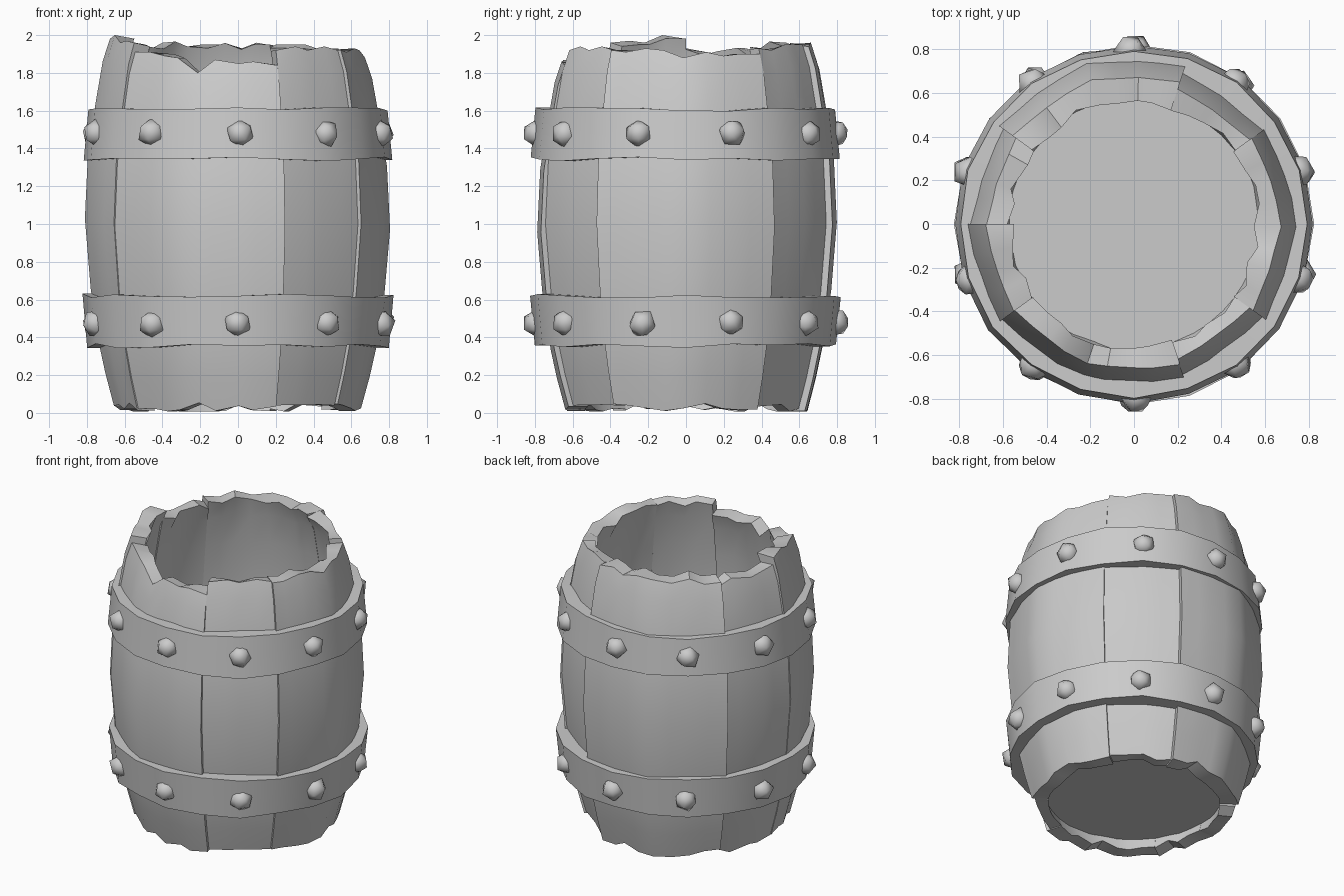
import bpy, bmesh, math, random
from mathutils import Vector

random.seed(7)
if "Cube" in bpy.data.objects:
    bpy.data.objects.remove(bpy.data.objects["Cube"], do_unlink=True)

grey = bpy.data.materials.new("plain grey")
grey.use_nodes = True
COLOUR = (0.6, 0.6, 0.6, 1)
grey.diffuse_color = COLOUR
grey.node_tree.nodes["Principled BSDF"].inputs["Base Color"].default_value = COLOUR

STEP = math.tau / 10


def jitter(amount):
    return random.uniform(-amount, amount)


def polar(radius, angle, z):
    # angle 0 is the front, growing towards +x
    return Vector((radius * math.sin(angle), -radius * math.cos(angle), z))


def finish(name, bm, sharp=35):
    bmesh.ops.recalc_face_normals(bm, faces=bm.faces)
    mesh = bpy.data.meshes.new(name)
    bm.to_mesh(mesh)
    bm.free()
    mesh.materials.append(grey)
    obj = bpy.data.objects.new(name, mesh)
    bpy.context.collection.objects.link(obj)
    bpy.ops.object.select_all(action="DESELECT")
    obj.select_set(True)
    bpy.context.view_layer.objects.active = obj
    bpy.ops.object.shade_smooth_by_angle(angle=math.radians(sharp))


def sweep(bm, loops, closed):
    # skin a row of cross-section loops
    rows = [[bm.verts.new(p) for p in loop] for loop in loops]
    pairs = list(zip(rows, rows[1:])) + ([(rows[-1], rows[0])] if closed else [])
    for a, b in pairs:
        for i in range(len(a)):
            j = (i + 1) % len(a)
            bm.faces.new((a[i], a[j], b[j], b[i]))
    if not closed:
        bm.faces.new(rows[0])
        bm.faces.new(rows[-1])


# Barrel silhouette: (share of height, radius)
PROFILE = [(0, 0.637), (0.09, 0.682), (0.17, 0.715), (0.32, 0.758), (0.51, 0.788),
           (0.69, 0.772), (0.83, 0.731), (0.94, 0.695), (1, 0.658)]
WALL = 0.093

# Staves: first step around the barrel, outward shift, rim heights along the stave
# (four heights for each step of width, plus the closing one)
STAVES = [
    ("front_stave", -1.5, 0.006, [1.91, 1.91, 1.89, 1.88, 1.8, 1.87, 1.85, 1.86, 1.84]),
    ("front_left_stave", 0.5, -0.018, [1.92, 1.94, 1.92, 1.94, 1.92]),
    ("left_stave", 1.5, 0.0, [1.92, 1.91, 1.93, 1.92, 1.88, 1.91, 1.89, 1.9, 1.9]),
    ("back_left_stave", 3.5, -0.018, [1.93, 1.92, 1.95, 1.95, 1.95]),
    ("back_stave", 4.5, 0.014, [1.94, 1.96, 1.93, 1.95, 1.95, 1.93, 1.96, 1.92, 1.93]),
    ("back_right_stave", 6.5, 0.0, [1.9, 1.93, 1.9, 1.91, 1.93]),
    ("right_stave", 7.5, 0.006, [1.98, 2.0, 1.96, 1.97, 1.96]),
]

for name, start, shift, heights in STAVES:
    bm = bmesh.new()
    loops = []
    for i, high in enumerate(heights):
        turn = start + i / 4
        local = (turn + 0.5) % 1 - 0.5          # position across one step
        flat = math.cos(STEP / 2) / math.cos(local * STEP)
        scale = 0.468 + 0.55 * flat
        end = i in (0, len(heights) - 1)
        angle = turn * STEP + (0 if end else jitter(0.04))
        low = 0.03 + jitter(0.025)
        bulge = jitter(0.004)
        chip = jitter(0.02)
        outer, inner = [], []
        for t, r in PROFILE:
            z = low + t * (high - low)
            outer.append(polar(r * scale + shift + bulge, angle, z))
            lip = t == 1
            inner.append(polar(r - WALL + (chip if lip else 0), angle,
                               z + (jitter(0.02) - 0.005 if lip else 0)))
        loops.append(outer + inner[::-1])
    sweep(bm, loops, False)
    finish(name, bm)

# Round floor closing the bottom
bm = bmesh.new()
bmesh.ops.create_cone(bm, cap_ends=True, segments=40, radius1=0.6, radius2=0.6, depth=0.04)
bmesh.ops.translate(bm, verts=bm.verts, vec=(0, 0, 0.115))
finish("floor", bm)


# Iron hoops, hammered and uneven
def hoop(name, low, high, r_low, r_high):
    bm = bmesh.new()
    loops = []
    sides = 20
    for i in range(sides):
        angle = math.tau * i / sides
        dz0, dz1, dr = jitter(0.012), jitter(0.012), jitter(0.006)
        loops.append([polar(r_low + dr, angle, low + dz0),
                      polar(r_high + dr, angle, high + dz1),
                      polar(r_high - 0.13, angle, high + dz1),
                      polar(r_low - 0.13, angle, low + dz0)])
    sweep(bm, loops, True)
    finish(name, bm)


hoop("upper_hoop", 1.345, 1.605, 0.82, 0.795)
hoop("lower_hoop", 0.355, 0.62, 0.795, 0.82)

# Rough round rivets, spaced evenly around each hoop
for label, height in (("upper", 1.48), ("lower", 0.475)):
    for k in range(10):
        bm = bmesh.new()
        bmesh.ops.create_icosphere(bm, subdivisions=1, radius=0.077)
        centre = polar(0.79, k * STEP + jitter(0.02), height + jitter(0.006))
        spin = jitter(3)
        for v in bm.verts:
            x, z = v.co.x, v.co.z
            v.co.x = x * math.cos(spin) - z * math.sin(spin)
            v.co.z = x * math.sin(spin) + z * math.cos(spin)
            v.co *= 1 + jitter(0.05)
            v.co += centre
        finish(f"{label}_rivet_{k + 1}", bm, 80)
